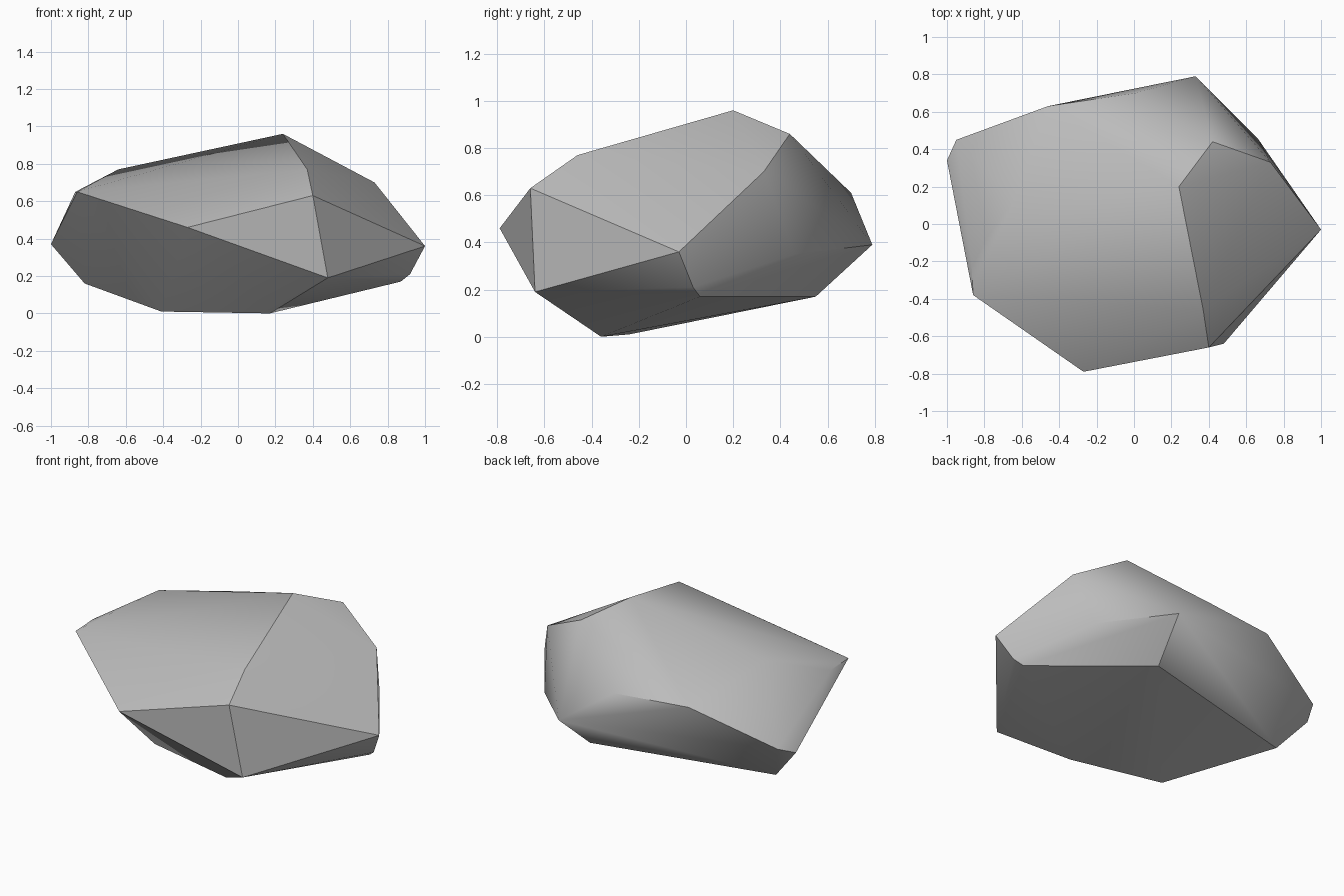
import bpy
import bmesh
import math
from mathutils import Vector

# Remove the default cube only
default_cube = bpy.data.objects.get("Cube")
if default_cube:
    bpy.data.objects.remove(default_cube, do_unlink=True)


def make_material(name, colour):
    material = bpy.data.materials.new(name)
    material.use_nodes = True
    material.diffuse_color = colour
    material.node_tree.nodes["Principled BSDF"].inputs["Base Color"].default_value = colour
    return material


def make_boulder(name, corners, material, smooth_angle):
    """Wrap a tight skin around the corner points and shade it."""
    bm = bmesh.new()
    for corner in corners:
        bm.verts.new(Vector(corner))
    hull = bmesh.ops.convex_hull(bm, input=bm.verts[:])
    unused = set(hull["geom_interior"]) | set(hull["geom_unused"])
    loose = [v for v in bm.verts if v in unused or not v.link_faces]
    bmesh.ops.delete(bm, geom=loose, context="VERTS")
    bmesh.ops.recalc_face_normals(bm, faces=bm.faces[:])

    mesh = bpy.data.meshes.new(name)
    bm.to_mesh(mesh)
    bm.free()
    mesh.materials.append(material)
    boulder = bpy.data.objects.new(name, mesh)
    bpy.context.collection.objects.link(boulder)

    bpy.ops.object.select_all(action="DESELECT")
    boulder.select_set(True)
    bpy.context.view_layer.objects.active = boulder
    bpy.ops.object.shade_smooth_by_angle(angle=math.radians(smooth_angle))
    return boulder


# Small resting edge under the boulder
base = [(0.17, -0.36, 0), (-0.41, -0.24, 0.01)]

# Undercut rim
lower_rim = [
    (0.48, -0.64, 0.19), (0.87, 0.06, 0.17), (0.92, 0.03, 0.21),
    (0.28, 0.55, 0.17), (-0.82, 0.28, 0.16),
]

# Widest girdle
girdle = [
    (-0.27, -0.79, 0.46), (1, -0.03, 0.36), (0.66, 0.46, 0.35),
    (0.33, 0.79, 0.39), (-0.95, 0.45, 0.42), (-1, 0.34, 0.37),
]

# Shoulders around the sloping top
shoulders = [
    (0.4, -0.66, 0.63), (0.73, 0.33, 0.7), (0.01, 0.7, 0.61),
    (-0.46, 0.63, 0.62), (-0.87, -0.19, 0.65), (-0.86, -0.38, 0.65),
]

# Crest
crest = [(0.37, -0.46, 0.77), (0.24, 0.2, 0.96), (0.42, 0.44, 0.86), (-0.64, 0.13, 0.77)]

stone_grey = make_material("stone_grey", (0.5, 0.5, 0.5, 1))
make_boulder("boulder", base + lower_rim + girdle + shoulders + crest, stone_grey, 30)
